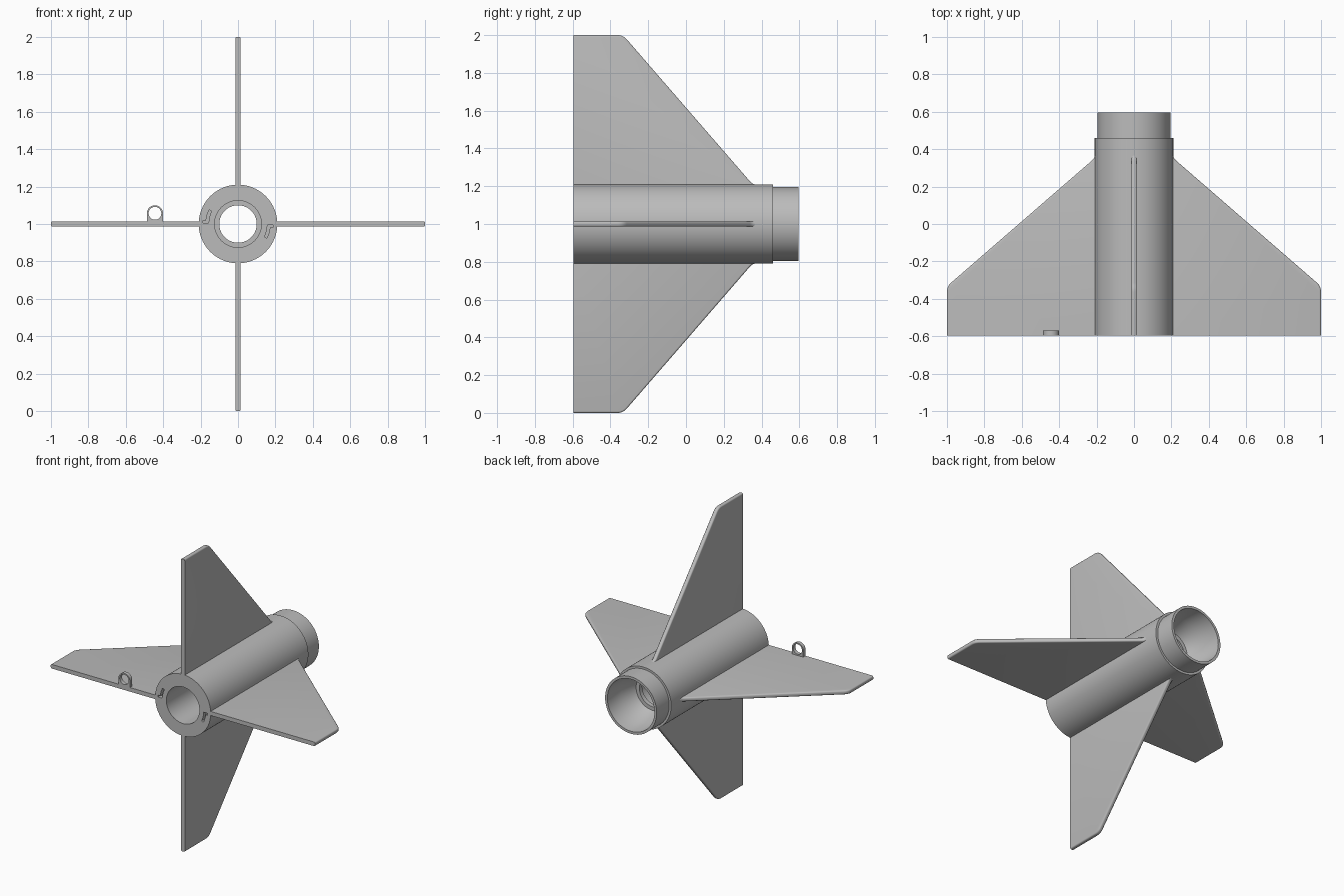
import bpy, bmesh, math
from mathutils import Matrix, Vector

if "Cube" in bpy.data.objects:
    bpy.data.objects.remove(bpy.data.objects["Cube"], do_unlink=True)

FRONT, BACK, MID = -0.595, 0.595, 1.0
THICK = 0.028

grey = bpy.data.materials.new("plain grey")
grey.diffuse_color = (0.5, 0.5, 0.5, 1)
grey.use_nodes = True
grey.node_tree.nodes["Principled BSDF"].inputs["Base Color"].default_value = (0.5, 0.5, 0.5, 1)


def finish(name, bm):
    bmesh.ops.recalc_face_normals(bm, faces=bm.faces)
    mesh = bpy.data.meshes.new(name)
    bm.to_mesh(mesh)
    bm.free()
    obj = bpy.data.objects.new(name, mesh)
    bpy.context.collection.objects.link(obj)
    mesh.materials.append(grey)
    return obj


def prism(points, depth):
    """Extrude a list of 3D outline points along a vector."""
    bm = bmesh.new()
    face = bm.faces.new([bm.verts.new(p) for p in points])
    top = bmesh.ops.extrude_face_region(bm, geom=[face])["geom"]
    bmesh.ops.translate(bm, vec=depth, verts=[v for v in top if isinstance(v, bmesh.types.BMVert)])
    return bm


def fillet(before, corner, after, size, steps=6):
    """Round an outline corner with a short curve."""
    c = Vector(corner)
    a = c + (Vector(before) - c).normalized() * size
    b = c + (Vector(after) - c).normalized() * size
    ts = [i / steps for i in range(steps + 1)]
    return [a * (1 - t) ** 2 + c * 2 * t * (1 - t) + b * t * t for t in ts]


def activate(obj):
    bpy.ops.object.select_all(action='DESELECT')
    obj.select_set(True)
    bpy.context.view_layer.objects.active = obj


def smooth(obj, degrees=30):
    activate(obj)
    bpy.ops.object.shade_smooth_by_angle(angle=math.radians(degrees))


def cut(obj, cutter):
    cutter.hide_render = True
    activate(obj)
    mod = obj.modifiers.new("cut", 'BOOLEAN')
    mod.operation, mod.solver, mod.object = 'DIFFERENCE', 'EXACT', cutter
    bpy.ops.object.modifier_apply(modifier=mod.name)
    bpy.data.objects.remove(cutter, do_unlink=True)


def polar(r, degrees, y):
    a = math.radians(degrees)
    return Vector((r * math.cos(a), y, MID + r * math.sin(a)))


# Hollow body: outer wall, stepped neck, funnel and bore as one turned profile
profile = [(0.125, FRONT), (0.21, FRONT), (0.21, 0.46), (0.195, 0.46), (0.195, BACK),
           (0.178, BACK), (0.17, 0.46), (0.125, 0.36), (0.1, 0.36), (0.1, 0.33), (0.125, 0.33)]
bm = bmesh.new()
ring = [bm.verts.new((r, y, MID)) for r, y in profile]
edges = [bm.edges.new((ring[i - 1], ring[i])) for i in range(len(ring))]
bmesh.ops.spin(bm, geom=ring + edges, cent=(0, 0, MID), axis=(0, 1, 0),
               angle=math.tau, steps=96, use_merge=True)
bmesh.ops.remove_doubles(bm, verts=bm.verts, dist=0.0001)
body = finish("body_tube", bm)

# Two hooked slots in the front face, half a turn apart
for start in (0, 180):
    inner = [polar(0.157, start - a, FRONT - 0.02) for a in range(2, 27, 4)]
    outer = [polar(0.172, start - a, FRONT - 0.02) for a in range(26, 5, -4)]
    foot = [polar(0.188, start - a, FRONT - 0.02) for a in (6, 2)]
    cut(body, finish("slot_cutter", prism(inner + outer + foot, (0, 0.05, 0))))
smooth(body)

# Four swept fins with rounded tip and leading edges
root, tip = 0.2, 1.0
tip_corner, root_corner = (tip, -0.333), (0.209, 0.353)
outline = [Vector((root, FRONT)), Vector((tip, FRONT))]
outline += fillet((tip, FRONT), tip_corner, root_corner, 0.03)
outline += fillet(tip_corner, root_corner, (0.209, 0.6), 0.022)
outline.append(Vector((root, outline[-1].y)))
names = ("left_fin", "top_fin", "right_fin", "bottom_fin")
for i, name in enumerate(names):
    bm = prism([(p.x, p.y, -THICK / 2) for p in outline], (0, 0, THICK))
    rim = [e for e in bm.edges
           if abs(e.verts[0].co.z - e.verts[1].co.z) < 0.001
           and not all(v.co.y < FRONT + 0.001 for v in e.verts)
           and not any(v.co.x < root + 0.001 for v in e.verts)]
    bmesh.ops.bevel(bm, geom=rim, offset=0.01, segments=3, profile=0.5,
                    affect='EDGES', clamp_overlap=True)
    turn = Matrix.Rotation(-i * math.pi / 2, 4, 'Y')
    bm.transform(Matrix.Translation((0, 0, MID)) @ turn)
    smooth(finish(name, bm), 35)

# Small guide loop standing on the right fin
cx, cz, depth = -0.444, 1.057, 0.025
arch = [(cx + 0.043 * math.cos(math.pi * k / 24), FRONT, cz + 0.043 * math.sin(math.pi * k / 24))
        for k in range(25)]
arch += [(cx - 0.043, FRONT, MID + 0.005), (cx + 0.043, FRONT, MID + 0.005)]
loop = finish("guide_loop", prism(arch, (0, depth, 0)))
hole = [(cx + 0.034 * math.cos(math.tau * k / 40), FRONT - 0.02, cz + 0.034 * math.sin(math.tau * k / 40))
        for k in range(40)]
cut(loop, finish("hole_cutter", prism(hole, (0, depth + 0.04, 0))))
smooth(loop)
